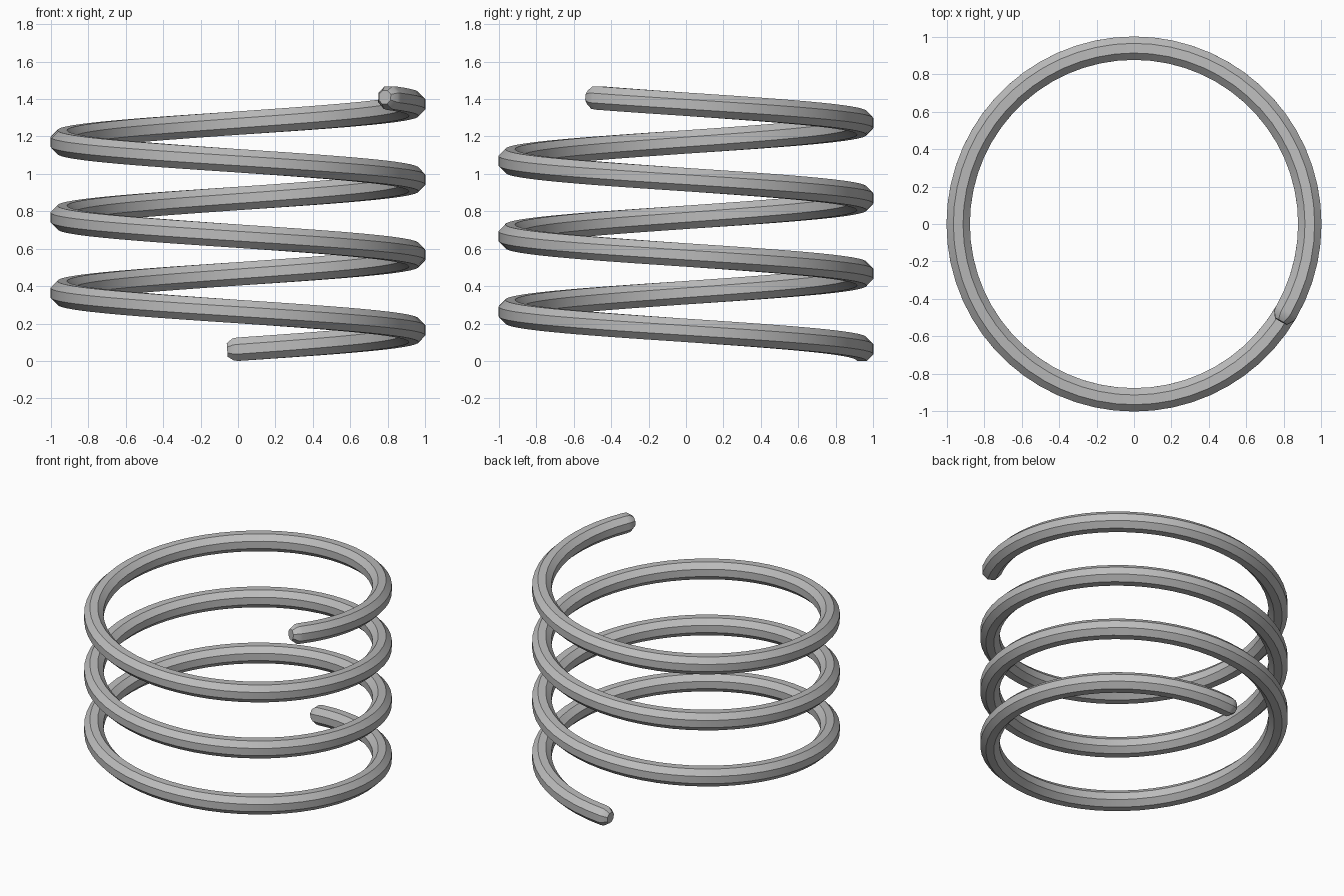
import bpy, bmesh
from math import pi, sin, cos, radians
from mathutils import Vector

if "Cube" in bpy.data.objects:
    bpy.data.objects.remove(bpy.data.objects["Cube"], do_unlink=True)

COIL_R, WIRE_R, SIDES = 0.94, 0.0625, 8
PITCH, SWEEP, STEPS = 0.403, radians(1200), 200

# Steel material
steel = bpy.data.materials.new("steel grey")
steel.use_nodes = True
colour = (0.5, 0.5, 0.5, 1)
steel.diffuse_color = colour
steel.node_tree.nodes["Principled BSDF"].inputs["Base Color"].default_value = colour


def ring(bm, turn, scale=1.0, push=0.0):
    """Octagonal wire section at an angle along the coil, flat sides up and out."""
    a = pi / 2 - turn
    out = Vector((cos(a), sin(a), 0))
    along = Vector((sin(a), -cos(a), PITCH / (2 * pi * COIL_R))).normalized()
    up = out.cross(along)
    up = up if up.z > 0 else -up
    centre = out * COIL_R + Vector((0, 0, WIRE_R + PITCH * turn / (2 * pi))) + along * push
    r = WIRE_R * scale / cos(pi / SIDES)
    angles = [2 * pi * (i + 0.5) / SIDES for i in range(SIDES)]
    return [bm.verts.new(centre + (out * cos(t) + up * sin(t)) * r) for t in angles]


# Coil: chamfered start, helical wire, chamfered end
bm = bmesh.new()
rings = [ring(bm, 0, 0.58, -0.058), ring(bm, 0, 0.95, -0.025)]
rings += [ring(bm, SWEEP * i / STEPS) for i in range(STEPS + 1)]
rings += [ring(bm, SWEEP, 0.95, 0.025), ring(bm, SWEEP, 0.58, 0.058)]
for lower, upper in zip(rings, rings[1:]):
    for i in range(SIDES):
        j = (i + 1) % SIDES
        bm.faces.new((lower[i], lower[j], upper[j], upper[i]))
bm.faces.new(rings[0])
bm.faces.new(rings[-1])
bmesh.ops.recalc_face_normals(bm, faces=bm.faces)

mesh = bpy.data.meshes.new("coil_spring")
bm.to_mesh(mesh)
bm.free()
mesh.materials.append(steel)
spring = bpy.data.objects.new("coil_spring", mesh)
bpy.context.collection.objects.link(spring)
bpy.context.view_layer.objects.active = spring
spring.select_set(True)
bpy.ops.object.shade_smooth_by_angle(angle=radians(30))
